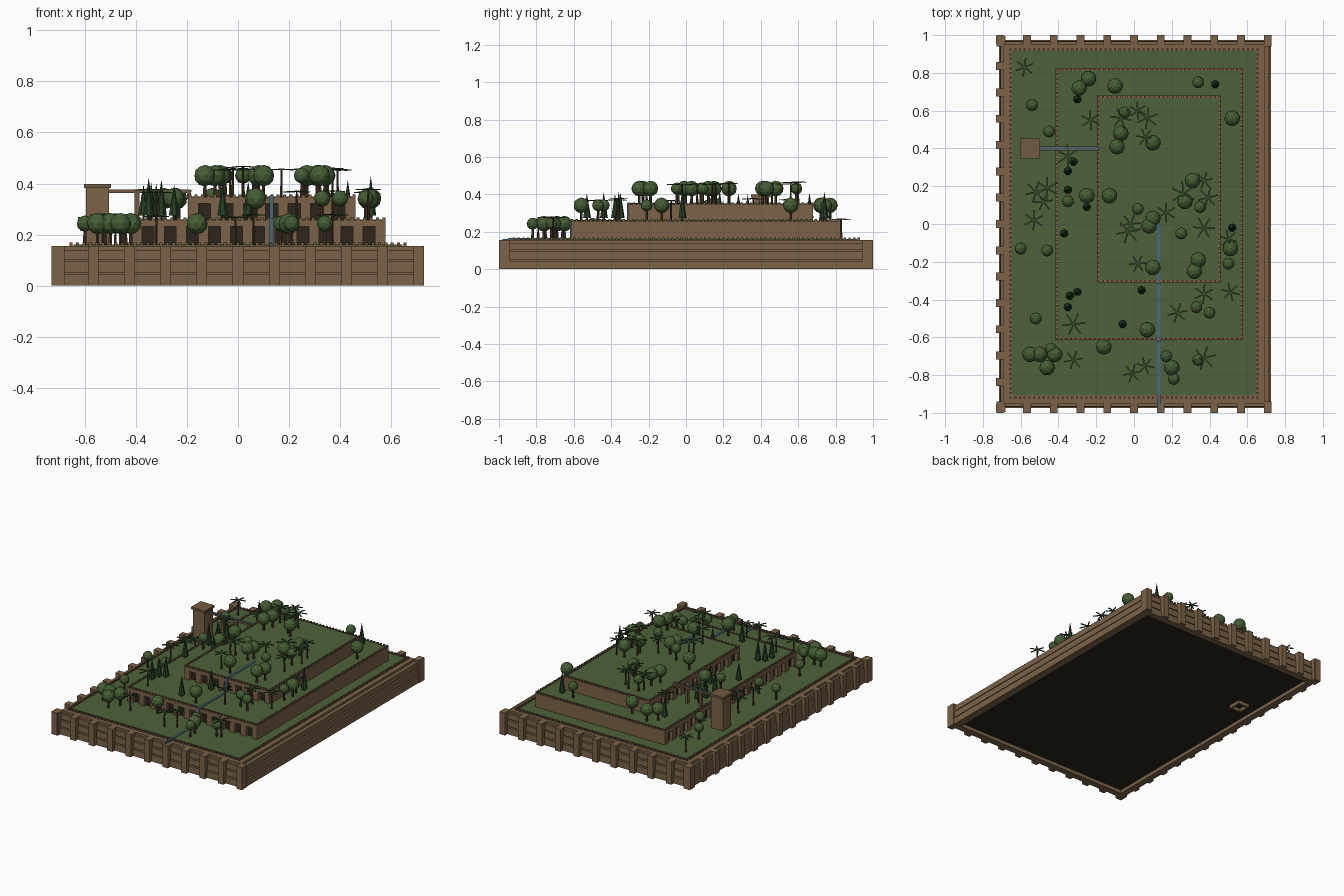
import bpy, bmesh, math, random
from mathutils import Matrix, Vector

if "Cube" in bpy.data.objects:
    bpy.data.objects.remove(bpy.data.objects["Cube"])

random.seed(4)


def mat(name, r, g, b):
    m = bpy.data.materials.new(name)
    m.diffuse_color = (r, g, b, 1)
    m.use_nodes = True
    m.node_tree.nodes["Principled BSDF"].inputs["Base Color"].default_value = m.diffuse_color
    return m


BRICK = mat("brick", .20, .125, .065)
TRIM = mat("trim", .17, .105, .055)
DARK = mat("dark", .025, .018, .012)
GRASS = mat("grass", .075, .12, .042)
WATER = mat("water", .06, .14, .2)
BARK = mat("bark", .07, .04, .02)
LEAF = mat("leaf", .06, .11, .035)
CYPRESS = mat("cypress", .02, .05, .02)
PALM = mat("palm", .035, .08, .025)


def finish(bm, name, material):
    me = bpy.data.meshes.new(name)
    bm.to_mesh(me)
    bm.free()
    me.materials.append(material)
    ob = bpy.data.objects.new(name, me)
    bpy.context.collection.objects.link(ob)
    return ob


def box(bm, x0, x1, y0, y1, z0, z1):
    m = Matrix.Translation(((x0 + x1) / 2, (y0 + y1) / 2, (z0 + z1) / 2))
    bmesh.ops.create_cube(bm, size=1, matrix=m @ Matrix.Diagonal((x1 - x0, y1 - y0, z1 - z0, 1)))


def boxes(name, material, *dims):
    bm = bmesh.new()
    for d in dims:
        box(bm, *d)
    return finish(bm, name, material)


def spread(a, b, step):
    n = max(1, round((b - a) / step))
    return [a + (b - a) * i / n for i in range(n + 1)]


def teeth(name, x0, x1, y0, y1, z, s=.006):
    """Small battlements round a rectangle."""
    bm = bmesh.new()
    for x in spread(x0 + s, x1 - s, .025):
        for y in (y0 + s, y1 - s):
            box(bm, x - s, x + s, y - s, y + s, z - .004, z + .010)
    for y in spread(y0 + s, y1 - s, .025)[1:-1]:
        for x in (x0 + s, x1 - s):
            box(bm, x - s, x + s, y - s, y + s, z - .004, z + .010)
    finish(bm, name, TRIM)


# Base: core, horizontal courses, buttresses on front, back and left
boxes("base_core", BRICK, (-.69, .69, -.95, .95, .03, .155))
boxes("base_underside", DARK, (-.685, .685, -.945, .945, .024, .031))
boxes("base_courses", BRICK, *[(-.69 - o, .69 + o + .01, -.95 - o, .95 + o, a, b)
      for o, a, b in ((.024, .0, .045), (.02, .052, .095), (.016, .102, .14))][1:])
boxes("base_foot_course", BRICK, (-.714, .724, -.974, -.93, 0, .045), (-.714, .724, .93, .974, 0, .045),
      (-.714, -.67, -.974, .974, 0, .045), (.67, .724, -.974, .974, 0, .045))
bm = bmesh.new()
w = .021
for x in spread(-.708, .708, .14):
    for s in (-1, 1):
        box(bm, x - w, x + w, min(s * .94, s), max(s * .94, s), 0, .155)
for y in spread(-.975, .975, .14):
    box(bm, -.73, -.68, y - w, y + w, 0, .155)
finish(bm, "base_buttresses", BRICK)
boxes("base_garden", GRASS, (-.645, .645, -.905, .915, .15, .162))
teeth("base_battlements", -.66, .66, -.925, .93, .16)


def tier(name, x0, x1, y0, y1, z0, z1):
    """Planted terrace: arcade on front and left, plain on right and back."""
    d, lint = .025, z1 - .025
    boxes(name + "_core", BRICK, (x0 + d, x1, y0 + d, y1, z0 - .01, z1 - .002))
    bm = bmesh.new()
    box(bm, x0, x1, y0, y0 + d, lint, z1)
    box(bm, x0, x0 + d, y0 + d, y1, lint, z1)
    p = .02
    for x in spread(x0 + p, x1 - p, .083):
        box(bm, x - p, x + p, y0, y0 + d, z0 - .01, lint)
    for y in spread(y0 + p, y1 - p, .083)[1:]:
        box(bm, x0, x0 + d, y - p, y + p, z0 - .01, lint)
    finish(bm, name + "_arcade", BRICK)
    boxes(name + "_recess", DARK, (x0 + d - .002, x1 - .002, y0 + d - .002, y0 + d + .01, z0, lint),
          (x0 + d - .002, x0 + d + .01, y0 + d, y1 - .002, z0, lint))
    r = .013
    boxes(name + "_garden", GRASS, (x0 + r, x1 - r, y0 + r, y1 - r, z1 - .01, z1 + .003))
    teeth(name + "_battlements", x0, x1, y0, y1, z1)


T2 = (-.415, .577, -.615, .825)
T3 = (-.195, .46, -.31, .68)
tier("lower_tier", *T2, .16, .257)
tier("upper_tier", *T3, .257, .347)

# Water channel running down the terraces
a, b = .123, .139
boxes("water_channel", WATER,
      (a, b, -.314, 0, .345, .354), (a, b, -.316, -.308, .257, .354),
      (a, b, -.62, -.31, .255, .264), (a, b, -.621, -.612, .16, .264),
      (a, b, -.953, -.615, .155, .166), (.126, .136, -.98, -.95, .135, .16), (.126, .136, -.98, -.97, 0, .15))

# Water tower (hollow shaft) and aqueduct
tx, ty, h, t = -.55, .4, .045, .012
boxes("tower_shaft", BRICK,
      (tx - h, tx + h, ty - h, ty - h + t, 0, .385), (tx - h, tx + h, ty + h - t, ty + h, 0, .385),
      (tx - h, tx - h + t, ty - h + t, ty + h - t, 0, .385), (tx + h - t, tx + h, ty - h + t, ty + h - t, 0, .385))
boxes("tower_cap", TRIM, (tx - .053, tx + .053, ty - .053, ty + .053, .383, .398))
boxes("aqueduct", TRIM, (-.51, -.185, .39, .41, .362, .374),
      (-.405, -.385, .39, .41, .25, .365), (-.30, -.285, .39, .41, .25, .365), (-.2, -.185, .39, .41, .34, .365))
boxes("aqueduct_water", WATER, (-.505, -.187, .395, .405, .373, .376))


def level(x, y):
    for (x0, x1, y0, y1), z in ((T3, .349), (T2, .259)):
        if x0 < x < x1 and y0 < y < y1:
            return z
    return .161


def cone(bm, x, y, z, height, r1, r2, n):
    bmesh.ops.create_cone(bm, cap_ends=True, segments=n, radius1=r1, radius2=r2, depth=height,
                          matrix=Matrix.Translation((x, y, z + height / 2)))


# Broadleaf trees: x, y, crown radius in hundredths
broad = [(-54, 63, 3), (-24, 77, 4), (-29, 72, 4), (-10, 73, 4), (34, 75, 3), (52, 56, 4), (-45, 49, 3),
         (-5, 59, 3), (-7, 48, 4), (-9, 41, 4), (10, 43, 4), (31, 23, 4), (27, 12, 4), (35, 9, 3),
         (-13, 15, 4), (-25, 15, 4), (-35, 12, 3), (2, 8, 3), (10, 3, 4), (8, -1, 4), (25, -5, 3),
         (-60, -13, 3), (-46, -14, 3), (10, -23, 4), (34, -19, 4), (32, -25, 4), (51, -13, 4),
         (50, -21, 3), (33, -44, 3), (40, -47, 3), (7, -56, 4), (-16, -65, 4), (-52, -50, 3),
         (-44, -66, 3), (-55, -69, 4), (-50, -69, 4), (-42, -69, 4), (-46, -76, 4), (17, -70, 3),
         (20, -76, 4), (21, -82, 3), (34, -72, 3)]
trunks, crowns = bmesh.new(), bmesh.new()
for x, y, r in broad:
    x, y, r = x / 100, y / 100, r / 100 + .002
    z = level(x, y)
    cone(trunks, x, y, z, .07, .008, .006, 6)
    bmesh.ops.create_icosphere(crowns, subdivisions=2, radius=r, matrix=Matrix.Translation((x, y, z + .082))
                               @ Matrix.Rotation(random.random() * 6, 4, 'Z'))
finish(crowns, "broadleaf_crowns", LEAF)

# Cypresses
cyp = [(43, 74), (-30, 66), (-32, 33), (-35, 28), (-35, 18), (-25, 9), (-37, -5), (-30, -36),
       (-34, -38), (-35, -44), (4, -35), (-6, -53), (52, -2)]
bm = bmesh.new()
for x, y in cyp:
    x, y = x / 100, y / 100
    z = level(x, y)
    cone(trunks, x, y, z, .02, .005, .005, 6)
    cone(bm, x, y, z + .015, random.uniform(.12, .155), .022, .0, 7)
finish(bm, "cypress_crowns", CYPRESS)

# Palms with six flat drooping fronds
palms = [(-58, 83), (-23, 55), (-7, 56), (2, 60), (7, 56), (6, 46), (-52, 17), (-46, 19), (-48, 12), (-53, 2),
         (-35, 36), (-2, 0), (-3, -4), (2, -21), (17, 6), (26, 16), (37, 23), (37, -2), (39, 14), (50, -8),
         (37, -37), (51, -36), (23, -47), (-32, -53), (-32, -72), (-1, -79), (6, -75), (37, -71)]
bm = bmesh.new()
for x, y in palms:
    x, y = x / 100, y / 100
    z, H = level(x, y), random.uniform(.105, .12)
    cone(trunks, x, y, z, H, .006, .004, 6)
    turn, L = random.random() * 6, random.uniform(.045, .065)
    for i in range(6):
        m = (Matrix.Translation((x, y, z + H)) @ Matrix.Rotation(turn + i * math.pi / 3, 4, 'Z')
             @ Matrix.Rotation(.06, 4, 'Y') @ Matrix.Translation((L / 2, 0, 0)) @ Matrix.Diagonal((L, .008, .004, 1)))
        bmesh.ops.create_cube(bm, size=1, matrix=m)
finish(bm, "palm_fronds", PALM)
finish(trunks, "tree_trunks", BARK)
